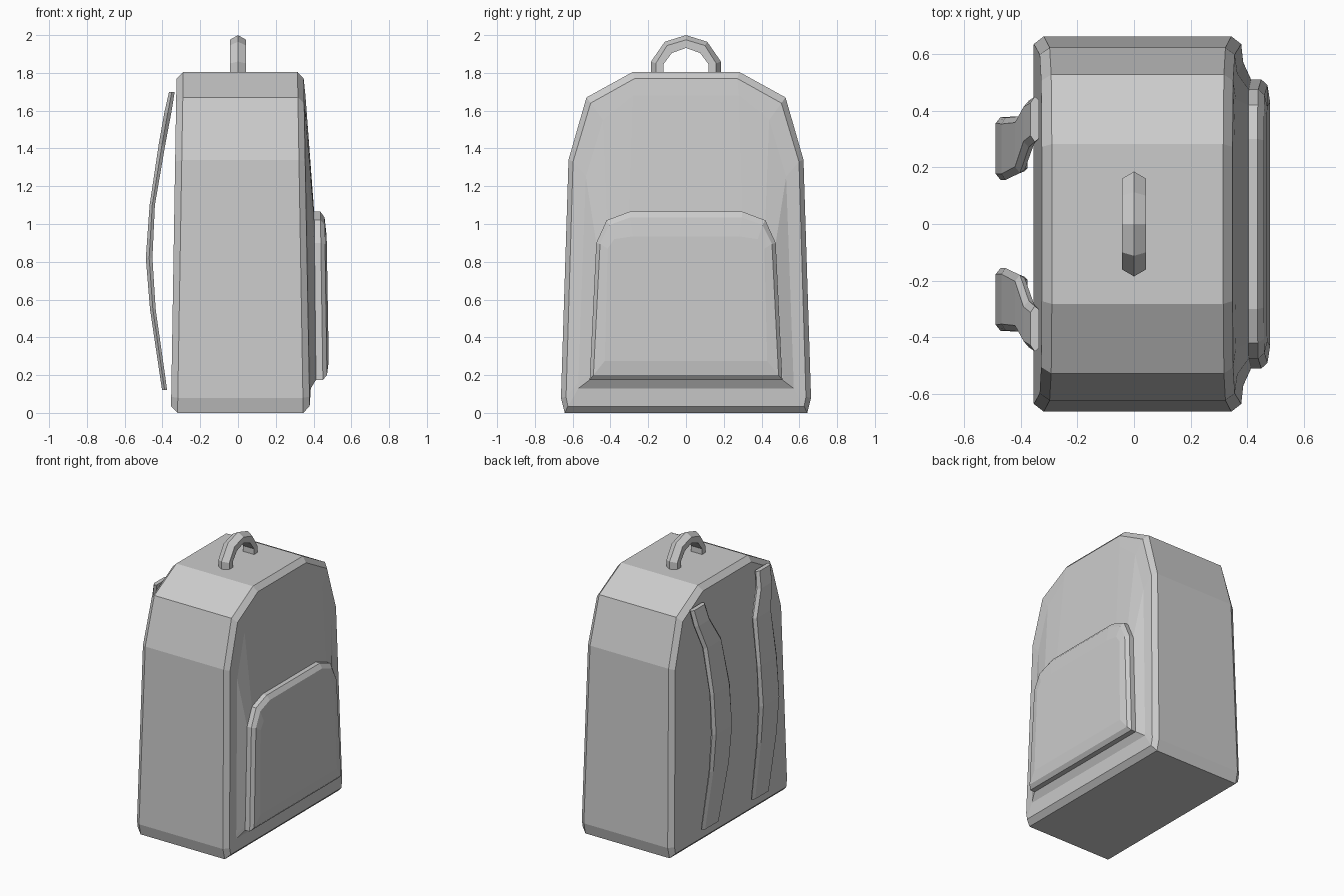
import bpy, bmesh

if "Cube" in bpy.data.objects:
    bpy.data.objects.remove(bpy.data.objects["Cube"])


def loft(name, rings):
    """Skin a list of equal-length closed rings and cap both ends."""
    bm = bmesh.new()
    loops = [[bm.verts.new(p) for p in ring] for ring in rings]
    n = len(loops[0])
    for a, b in zip(loops, loops[1:]):
        for i in range(n):
            j = (i + 1) % n
            bm.faces.new((a[i], a[j], b[j], b[i]))
    bm.faces.new(loops[0])
    bm.faces.new(loops[-1])
    bmesh.ops.recalc_face_normals(bm, faces=bm.faces)
    mesh = bpy.data.meshes.new(name)
    bm.to_mesh(mesh)
    bm.free()
    obj = bpy.data.objects.new(name, mesh)
    bpy.context.collection.objects.link(obj)
    return obj


def ring(half, x_low, x_high, z_top=1.8):
    """Mirror a half outline (y, z) into a closed ring whose x leans with z."""
    pts = half + [(-y, z) for y, z in reversed(half)]
    return [(x_low + (x_high - x_low) * z / z_top, y, z) for y, z in pts]


# Main bag with bevelled rims and a soft bulge behind the pocket
outer = [(.642, 0), (.662, .08), (.622, 1.34), (.527, 1.67), (.282, 1.805)]
rim = [(.625, .035), (.635, .085), (.598, 1.33), (.505, 1.64), (.272, 1.77)]
panel = [(.57, .13), (.57, .16), (.53, 1.25), (.44, 1.55), (.28, 1.68)]
base = [(.51, .175), (.51, .2), (.475, .9), (.42, 1.02), (.3, 1.065)]
loft("bag_body", [
    ring(rim, -.355, -.325),
    ring(outer, -.32, -.29),
    ring(outer, .345, .315),
    ring(rim, .38, .347),
    ring(panel, .388, .355),
    ring(base, .415, .395),
])

# Front pocket with a chamfered edge
pocket = [(.51, .175), (.475, .9), (.42, 1.02), (.3, 1.065)]
pocket_rim = [(.49, .2), (.455, .895), (.405, .995), (.295, 1.035)]
pocket_face = [(.43, .275), (.415, .87), (.38, .92), (.28, .935)]
loft("front_pocket", [
    ring(pocket, .39, .37),
    ring(pocket, .452, .425),
    ring(pocket_rim, .474, .447),
    ring(pocket_face, .485, .455),
])

# Shoulder straps: (z, outer x, inner x, y near centre, y far)
stations = [
    (1.70, -.365, -.335, .29, .45),
    (1.59, -.390, -.353, .27, .435),
    (1.42, -.420, -.385, .18, .38),
    (1.10, -.468, -.440, .155, .375),
    (.82, -.488, -.453, .155, .378),
    (.55, -.466, -.436, .16, .378),
    (.12, -.402, -.375, .185, .38),
]
strap = loft("shoulder_straps", [
    [(xo, y0 + .022, z), ((xo + xi) / 2, y0, z), (xi, y0 + .012, z),
     (xi, y1 - .012, z), ((xo + xi) / 2, y1, z), (xo, y1 - .022, z)]
    for z, xo, xi, y0, y1 in stations])
mirror = strap.modifiers.new("mirror", 'MIRROR')
mirror.use_axis = (False, True, False)

# Carry handle: ridged section swept along an arch
arch_out = [(.185, 1.79), (.185, 1.86), (.112, 1.965), (0, 2.0)]
arch_mid = [(.16, 1.79), (.16, 1.85), (.1, 1.945), (0, 1.975)]
arch_in = [(.12, 1.79), (.12, 1.845), (.075, 1.905), (0, 1.932)]


def full(half):
    return half + [(-y, z) for y, z in reversed(half[:-1])]


w = .043
loft("carry_handle", [
    [(0, *o), (w, *m), (w, *i), (-w, *i), (-w, *m)]
    for o, m, i in zip(full(arch_out), full(arch_mid), full(arch_in))])
